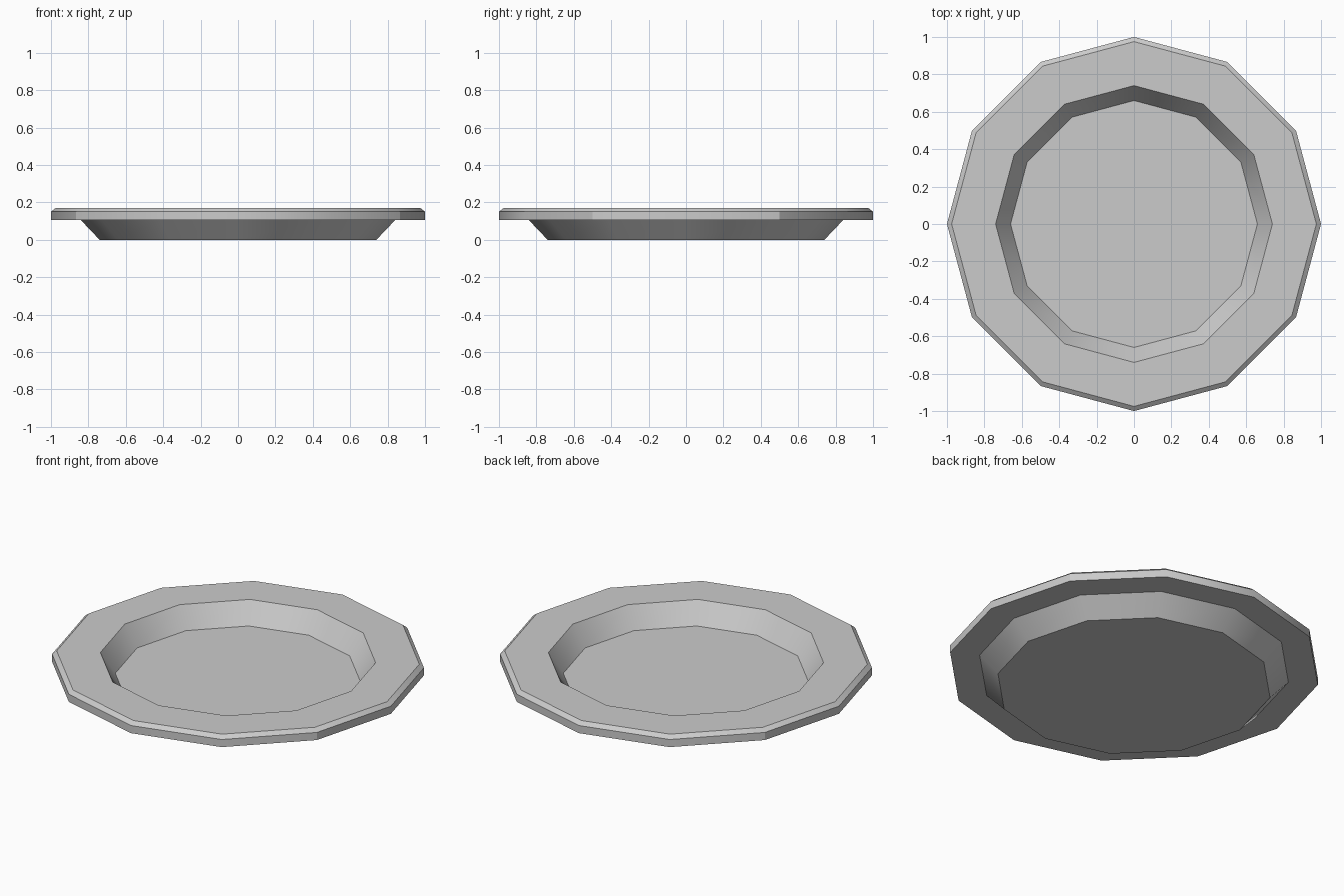
import bpy, bmesh, math

if "Cube" in bpy.data.objects:
    bpy.data.objects.remove(bpy.data.objects["Cube"])

SIDES = 12

# Plate profile (radius, height), from the underside round to the inner floor
PROFILE = [
    (0.74, 0.0),     # foot
    (0.84, 0.105),   # flared outer wall
    (1.0, 0.105),    # underside of rim
    (1.0, 0.15),     # rim edge
    (0.975, 0.17),   # rim bevel
    (0.74, 0.17),    # inner lip
    (0.66, 0.05),    # floor of the well
]

bm = bmesh.new()
rings = []
for r, z in PROFILE:
    rings.append([bm.verts.new((r * math.cos(2 * math.pi * i / SIDES),
                                r * math.sin(2 * math.pi * i / SIDES), z))
                  for i in range(SIDES)])

# Walls between neighbouring rings
for a, b in zip(rings, rings[1:]):
    for i in range(SIDES):
        j = (i + 1) % SIDES
        bm.faces.new((a[i], a[j], b[j], b[i]))

# Base and well floor
bm.faces.new(rings[0][::-1])
bm.faces.new(rings[-1])
bmesh.ops.recalc_face_normals(bm, faces=bm.faces)

mesh = bpy.data.meshes.new("plate")
bm.to_mesh(mesh)
bm.free()
plate = bpy.data.objects.new("plate", mesh)
bpy.context.collection.objects.link(plate)

# Soft facets round the plate, crisp profile edges
bpy.context.view_layer.objects.active = plate
plate.select_set(True)
bpy.ops.object.shade_smooth_by_angle(angle=math.radians(30))
